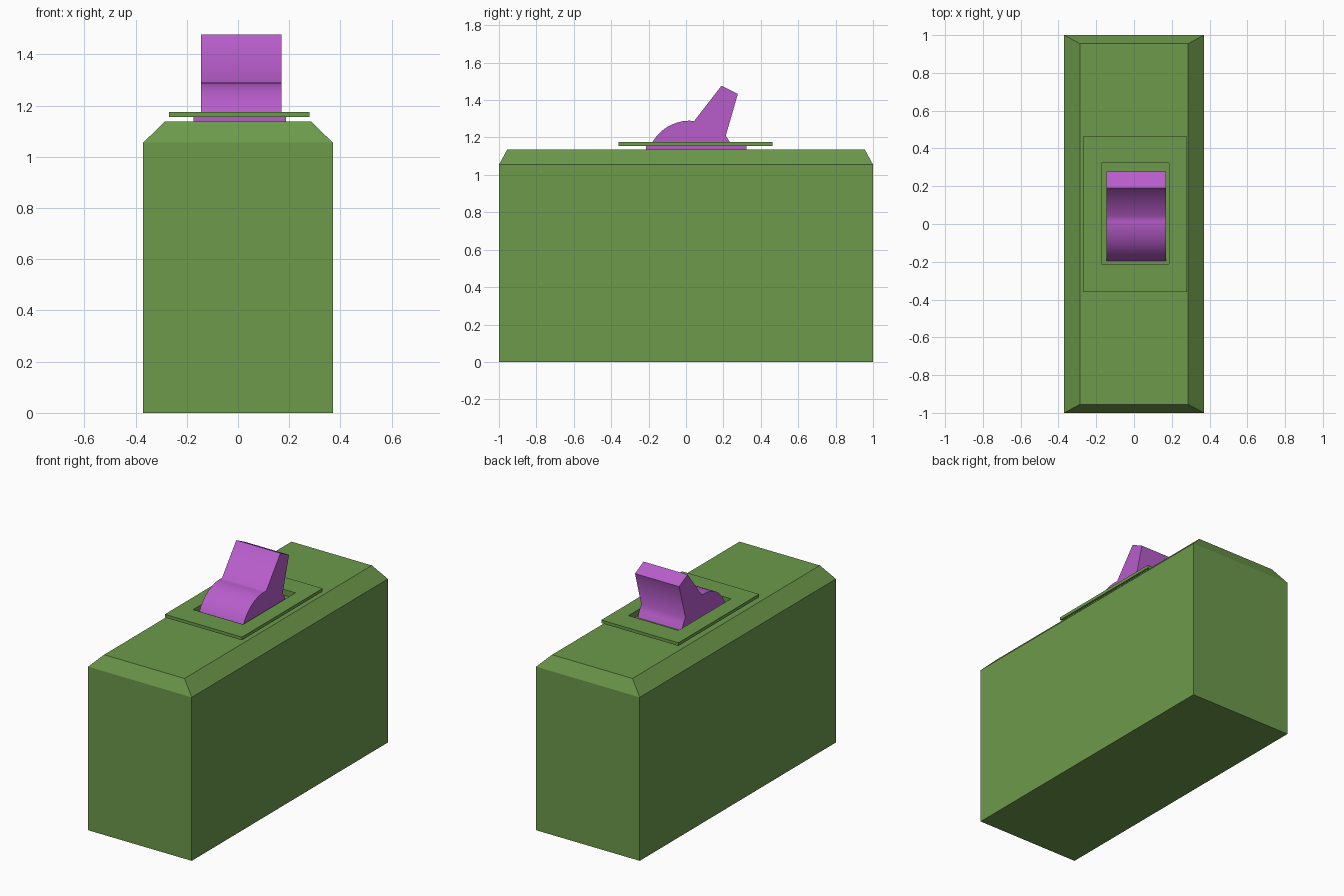
import bpy, bmesh, math

if "Cube" in bpy.data.objects:
    bpy.data.objects.remove(bpy.data.objects["Cube"])


def material(name, rgb):
    m = bpy.data.materials.new(name)
    m.diffuse_color = (*rgb, 1)
    m.use_nodes = True
    m.node_tree.nodes["Principled BSDF"].inputs["Base Color"].default_value = m.diffuse_color
    return m


GREEN = material("green", (0.15, 0.32, 0.07))
PURPLE = material("purple", (0.48, 0.11, 0.60))


def finish(name, bm, *mats):
    bmesh.ops.recalc_face_normals(bm, faces=bm.faces)
    me = bpy.data.meshes.new(name)
    bm.to_mesh(me)
    bm.free()
    for m in mats:
        me.materials.append(m)
    ob = bpy.data.objects.new(name, me)
    bpy.context.collection.objects.link(ob)
    return ob


def ring(bm, x0, x1, y0, y1, z):
    return [bm.verts.new(p) for p in
            ((x0, y0, z), (x1, y0, z), (x1, y1, z), (x0, y1, z))]


def bridge(bm, a, b, mat=0):
    for i in range(4):
        j = (i + 1) % 4
        bm.faces.new((a[i], a[j], b[j], b[i])).material_index = mat


# Body: box with a chamfered top
bm = bmesh.new()
rings = [ring(bm, -0.37, 0.37, -1, 1, 0),
         ring(bm, -0.37, 0.37, -1, 1, 1.055),
         ring(bm, -0.287, 0.287, -0.955, 0.955, 1.137)]
bridge(bm, rings[0], rings[1])
bridge(bm, rings[1], rings[2])
bm.faces.new(rings[0])
bm.faces.new(rings[2])
finish("body", bm, GREEN)

# Switch plate: raised frame with a green opening and a purple neck below
HOLE = (-0.172, 0.185, -0.212, 0.322)
NECK = (-0.174, 0.187, -0.214, 0.324)
PLATE = (-0.27, 0.28, -0.36, 0.463)
bm = bmesh.new()
loops = [ring(bm, *HOLE, 1.137), ring(bm, *HOLE, 1.175),
         ring(bm, *PLATE, 1.175), ring(bm, *PLATE, 1.155),
         ring(bm, *NECK, 1.155), ring(bm, *NECK, 1.137)]
for i in range(6):
    bridge(bm, loops[i], loops[(i + 1) % 6], 1 if i == 4 else 0)
finish("switch_plate", bm, GREEN, PURPLE)

# Toggle: rounded rocker with a tilted lever, extruded across x
cy, cz, r = 0.02, 1.059, 0.231
a0, a1 = math.radians(159.5), math.radians(84)
profile = [(cy + r * math.cos(a0 + (a1 - a0) * i / 10),
            cz + r * math.sin(a0 + (a1 - a0) * i / 10)) for i in range(11)]
profile += [(0.19, 1.477), (0.277, 1.433), (0.213, 1.21),
            (0.235, 1.175), (0.25, 1.138)]
bm = bmesh.new()
side = bm.faces.new([bm.verts.new((-0.145, y, z)) for y, z in profile])
out = bmesh.ops.extrude_face_region(bm, geom=[side], use_keep_orig=True)
bmesh.ops.translate(bm, vec=(0.315, 0, 0),
                    verts=[v for v in out["geom"]
                           if isinstance(v, bmesh.types.BMVert)])
toggle = finish("toggle_switch", bm, PURPLE)
bpy.context.view_layer.objects.active = toggle
toggle.select_set(True)
bpy.ops.object.shade_smooth_by_angle(angle=math.radians(60))
